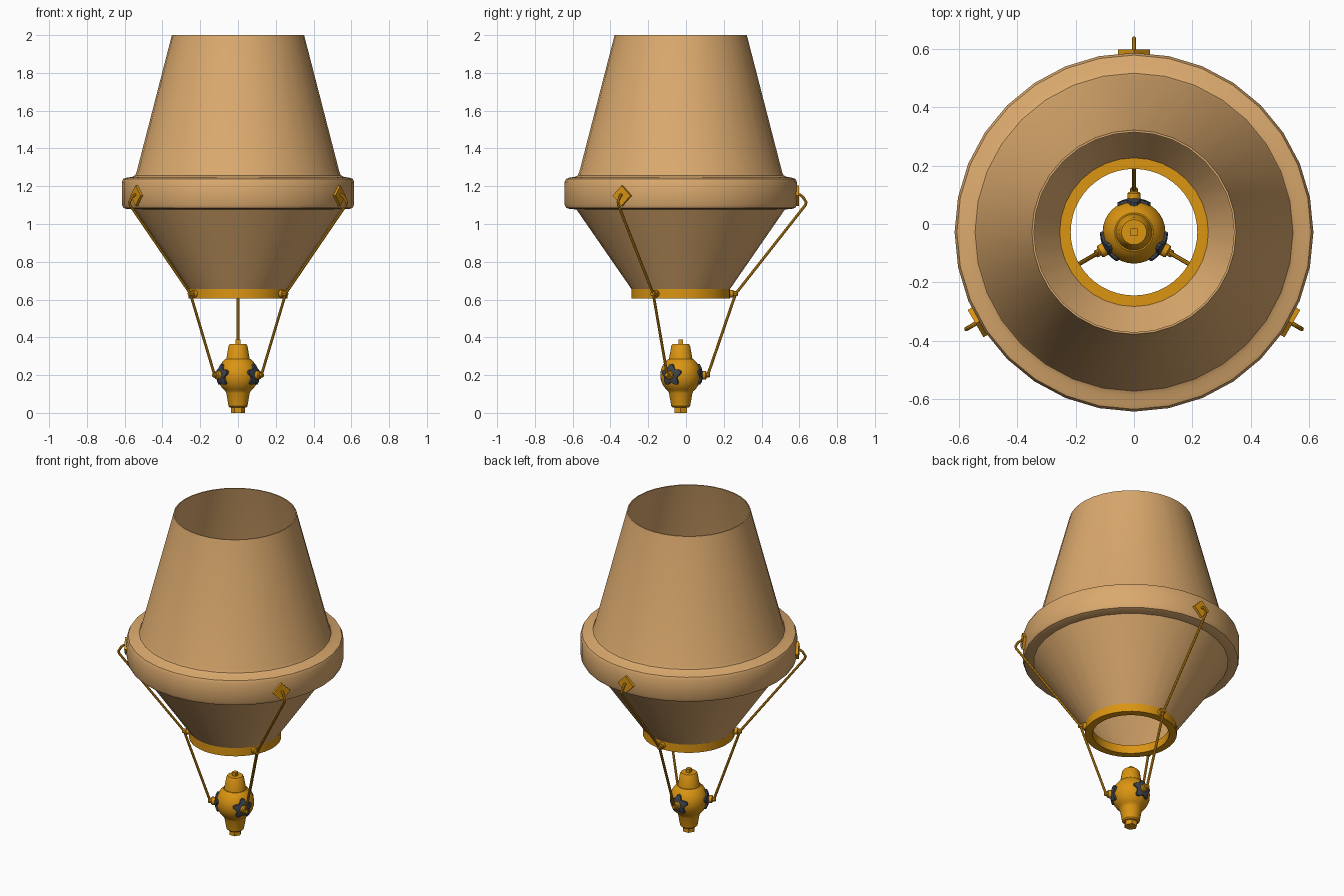
import bpy, bmesh, math
from mathutils import Vector

if "Cube" in bpy.data.objects:
    bpy.data.objects.remove(bpy.data.objects["Cube"])

CY = -0.028                      # the main axis sits slightly forward
ANGLES = [90, 210, 330]          # three struts around the axis


def material(name, col):
    m = bpy.data.materials.new(name)
    m.diffuse_color = (*col, 1)
    m.use_nodes = True
    m.node_tree.nodes["Principled BSDF"].inputs["Base Color"].default_value = m.diffuse_color
    return m


TAN = material("tan", (0.71, 0.40, 0.155))
GOLD = material("gold", (0.71, 0.30, 0.006))
SLATE = material("slate", (0.05, 0.06, 0.075))


def finish(name, bm, mat, angle=35):
    bmesh.ops.remove_doubles(bm, verts=bm.verts, dist=1e-5)
    bmesh.ops.recalc_face_normals(bm, faces=bm.faces)
    me = bpy.data.meshes.new(name)
    bm.to_mesh(me)
    bm.free()
    me.materials.append(mat)
    ob = bpy.data.objects.new(name, me)
    bpy.context.collection.objects.link(ob)
    bpy.ops.object.select_all(action='DESELECT')
    ob.select_set(True)
    bpy.context.view_layer.objects.active = ob
    if angle:
        bpy.ops.object.shade_smooth_by_angle(angle=math.radians(angle))
    return ob


def lathe(name, profile, mat, n=32, closed=False, angle=35):
    """Revolve (radius, z) points around the main axis."""
    bm = bmesh.new()
    vs = [bm.verts.new((r, CY, z)) for r, z in profile]
    pairs = list(zip(vs, vs[1:])) + ([(vs[-1], vs[0])] if closed else [])
    es = [bm.edges.new(p) for p in pairs]
    bmesh.ops.spin(bm, geom=vs + es, cent=(0, CY, 0), axis=(0, 0, 1),
                   angle=2 * math.pi, steps=n, use_duplicate=False)
    return finish(name, bm, mat, angle)


def pt(deg, r, t, z):
    """Point at radius r along a strut direction, t sideways."""
    a = math.radians(deg)
    return Vector((r * math.cos(a) - t * math.sin(a),
                   CY + r * math.sin(a) + t * math.cos(a), z))


def radial_prism(name, deg, z, rings, n, mat, turn=0, angle=35):
    """Stack of n-gons along the strut direction, rings = (r, size)."""
    bm = bmesh.new()
    loops = []
    for r, s in rings:
        loops.append([bm.verts.new(pt(deg, r, s * math.cos(turn + k * 2 * math.pi / n),
                      z + s * math.sin(turn + k * 2 * math.pi / n))) for k in range(n)])
    for a, b in zip(loops, loops[1:]):
        for k in range(n):
            bm.faces.new((a[k], a[(k + 1) % n], b[(k + 1) % n], b[k]))
    bm.faces.new(loops[0])
    bm.faces.new(loops[-1])
    return finish(name, bm, mat, angle)


def star(name, deg, z):
    """Five-pointed patch draped over the bulb."""
    bm = bmesh.new()
    layers = []
    for R in (0.102, 0.117):
        rows = []
        for f in (0.4, 0.7, 1.0):
            row = []
            for k in range(20):
                s = f * (0.06, 0.056, 0.039, 0.056)[k % 4]
                a = math.pi / 2 + (k // 4) * 2 * math.pi / 5
                a += (0, 0.2, math.pi / 5, 2 * math.pi / 5 - 0.2)[k % 4]
                row.append(bm.verts.new(pt(deg, math.sqrt(R * R - s * s),
                                           s * math.cos(a), z + s * math.sin(a))))
            rows.append(row)
        for a, b in zip(rows, rows[1:]):
            for k in range(20):
                bm.faces.new((a[k], a[(k + 1) % 20], b[(k + 1) % 20], b[k]))
        bm.faces.new(rows[0])
        layers.append(rows[-1])
    a, b = layers
    for k in range(20):
        bm.faces.new((a[k], a[(k + 1) % 20], b[(k + 1) % 20], b[k]))
    return finish(name, bm, SLATE, 35)


def rod(name, points, radius):
    cu = bpy.data.curves.new(name, 'CURVE')
    cu.dimensions = '3D'
    cu.bevel_depth = radius
    cu.bevel_resolution = 2
    cu.use_fill_caps = True
    sp = cu.splines.new('POLY')
    sp.points.add(len(points) - 1)
    for p, co in zip(sp.points, points):
        p.co = (*co, 1)
    cu.materials.append(GOLD)
    ob = bpy.data.objects.new(name, cu)
    bpy.context.collection.objects.link(ob)
    bpy.ops.object.select_all(action='DESELECT')
    ob.select_set(True)
    bpy.context.view_layer.objects.active = ob
    bpy.ops.object.convert(target='MESH')
    bpy.ops.object.shade_smooth_by_angle(angle=math.radians(40))


# Hollow shell: lower cone, rounded band, upper cone, open at both ends
lathe("shell", [(0.25, 0.64), (0.552, 1.077), (0.59, 1.08), (0.607, 1.086), (0.615, 1.103),
                (0.615, 1.222), (0.607, 1.239), (0.59, 1.245), (0.56, 1.25), (0.545, 1.258),
                (0.537, 1.275), (0.35, 2.0), (0.343, 2.0), (0.53, 1.27), (0.546, 1.08),
                (0.243, 0.64)], TAN, closed=True)

# Ring round the lower mouth
lathe("mouth_ring", [(0.217, 0.605), (0.261, 0.605), (0.261, 0.657), (0.217, 0.657)],
      GOLD, n=48, closed=True)

# Hanging bulb with tapered necks
ball = [(0.108 * math.cos(math.radians(a)), 0.2 + 0.108 * math.sin(math.radians(a)))
        for a in range(-52, 53, 8)]
lathe("bulb", [(0, 0.028), (0.042, 0.028), (0.05, 0.036), (0.062, 0.105)] + ball +
      [(0.062, 0.285), (0.05, 0.355), (0.043, 0.365), (0, 0.365)], GOLD)
# Hexagonal foot nut and square top stub
lathe("foot_nut", [(0, 0), (0.037, 0), (0.037, 0.03), (0, 0.03)], GOLD, n=6, angle=0)
bm = bmesh.new()
bmesh.ops.create_cube(bm, size=1)
for v in bm.verts:
    v.co = (v.co.x * 0.025, v.co.y * 0.025 + CY, 0.373 + v.co.z * 0.03)
finish("top_stub", bm, GOLD, 0)

# Three struts with their fittings
for i, d in enumerate(ANGLES, 1):
    star(f"star_patch_{i}", d, 0.2)
    radial_prism(f"bulb_bolt_{i}", d, 0.2, [(0.1, 0.023), (0.132, 0.023), (0.137, 0.018)],
                 12, GOLD)
    radial_prism(f"bulb_bolt_tip_{i}", d, 0.2, [(0.13, 0.013), (0.15, 0.013), (0.154, 0.009)],
                 10, GOLD)
    radial_prism(f"ring_bolt_{i}", d, 0.631, [(0.25, 0.02), (0.277, 0.02), (0.28, 0.016)],
                 12, GOLD)
    radial_prism(f"ring_bolt_tip_{i}", d, 0.631, [(0.27, 0.014), (0.298, 0.014), (0.302, 0.01)],
                 10, GOLD)
    radial_prism(f"bracket_plate_{i}", d, 1.15, [(0.6, 0.054), (0.627, 0.054)], 4, GOLD, angle=0)
    path = [(0.61, 1.156), (0.633, 1.154), (0.648, 1.142), (0.664, 1.115), (0.66, 1.1),
            (0.291, 0.631), (0.143, 0.2)]
    rod(f"strut_{i}", [pt(d, r, 0, z) for r, z in path], 0.0075)
